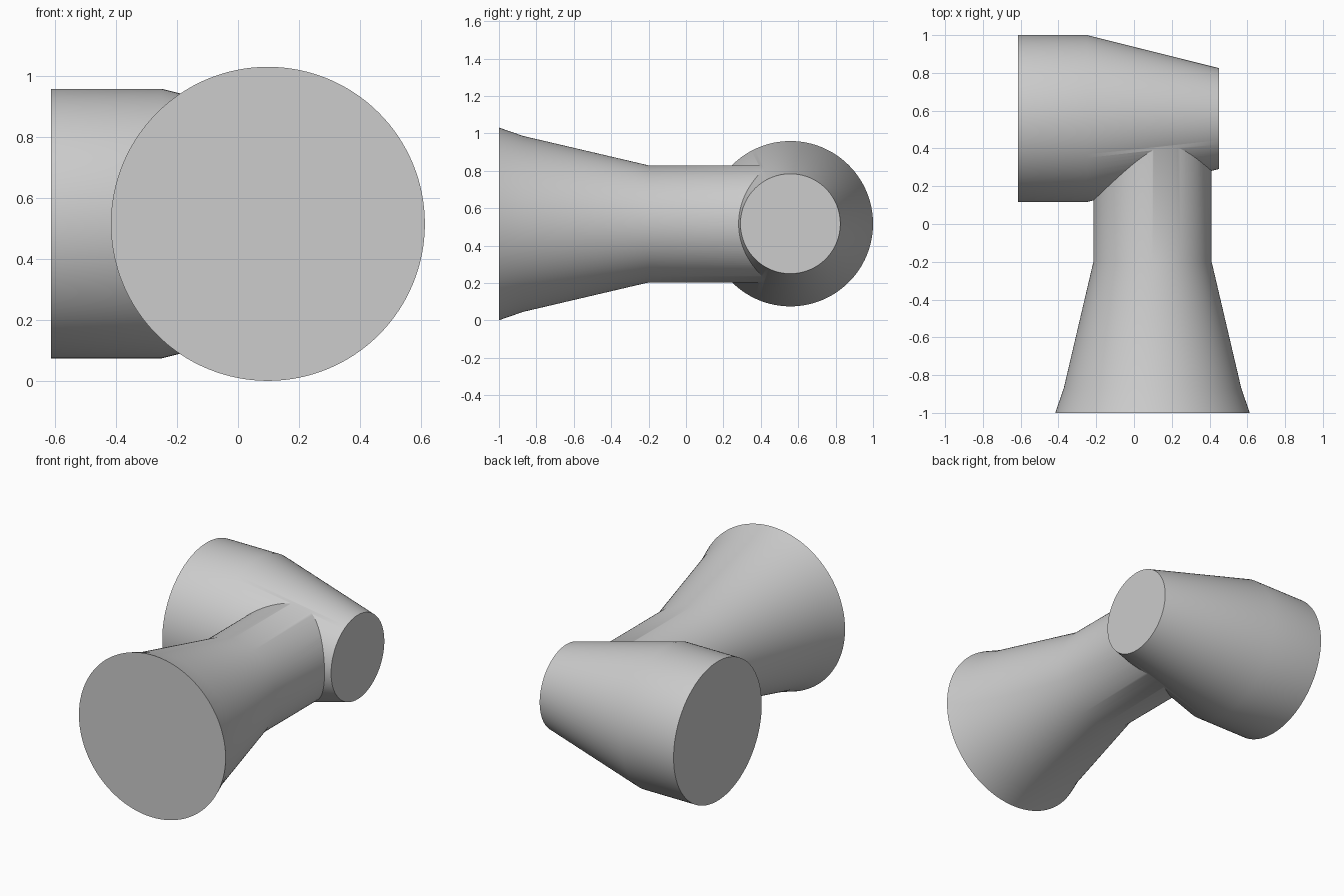
import bpy
import math

if "Cube" in bpy.data.objects:
    bpy.data.objects.remove(bpy.data.objects["Cube"])

grey = bpy.data.materials.new("light grey")
grey.diffuse_color = (0.604, 0.604, 0.604, 1)
grey.use_nodes = True
grey.node_tree.nodes["Principled BSDF"].inputs["Base Color"].default_value = grey.diffuse_color


def turned_pipe(name, profile, axis, centre, sides=128):
    """Closed solid of revolution; profile is (position along axis, radius)."""
    verts, faces = [], []
    for t, r in profile:
        for i in range(sides):
            a = 2 * math.pi * i / sides
            u, v = r * math.cos(a), r * math.sin(a)
            verts.append((t, centre[0] + u, centre[1] + v) if axis == "X"
                         else (centre[0] - u, t, centre[1] + v))
    for k in range(len(profile) - 1):
        for i in range(sides):
            j = (i + 1) % sides
            a, b = k * sides, (k + 1) * sides
            faces.append((a + i, a + j, b + j, b + i))
    last = (len(profile) - 1) * sides
    faces.append(tuple(reversed(range(sides))))
    faces.append(tuple(range(last, last + sides)))
    mesh = bpy.data.meshes.new(name)
    mesh.from_pydata(verts, [], faces)
    mesh.materials.append(grey)
    obj = bpy.data.objects.new(name, mesh)
    bpy.context.collection.objects.link(obj)
    return obj


# Cross pipe: straight wide end, tapering to the narrow end
cross_pipe = turned_pipe("cross_pipe", [(-0.613, 0.442), (-0.25, 0.442), (0.45, 0.267)],
                         "X", (0.558, 0.517))

# Flared branch: wide mouth in front, straight neck running into the cross pipe
branch = turned_pipe("flared_branch",
                     [(-1.0, 0.515), (-0.87, 0.47), (-0.2, 0.313), (0.5, 0.313)],
                     "Y", (0.098, 0.516))

# Join the two into one solid
union = cross_pipe.modifiers.new("join", "BOOLEAN")
union.operation = "UNION"
union.solver = "EXACT"
union.object = branch
bpy.context.view_layer.objects.active = cross_pipe
cross_pipe.select_set(True)
bpy.ops.object.modifier_apply(modifier="join")
bpy.data.objects.remove(branch)
cross_pipe.name = "pipe_tee"

# Smooth walls, crisp ends and seam
bpy.ops.object.shade_smooth_by_angle(angle=math.radians(30))
